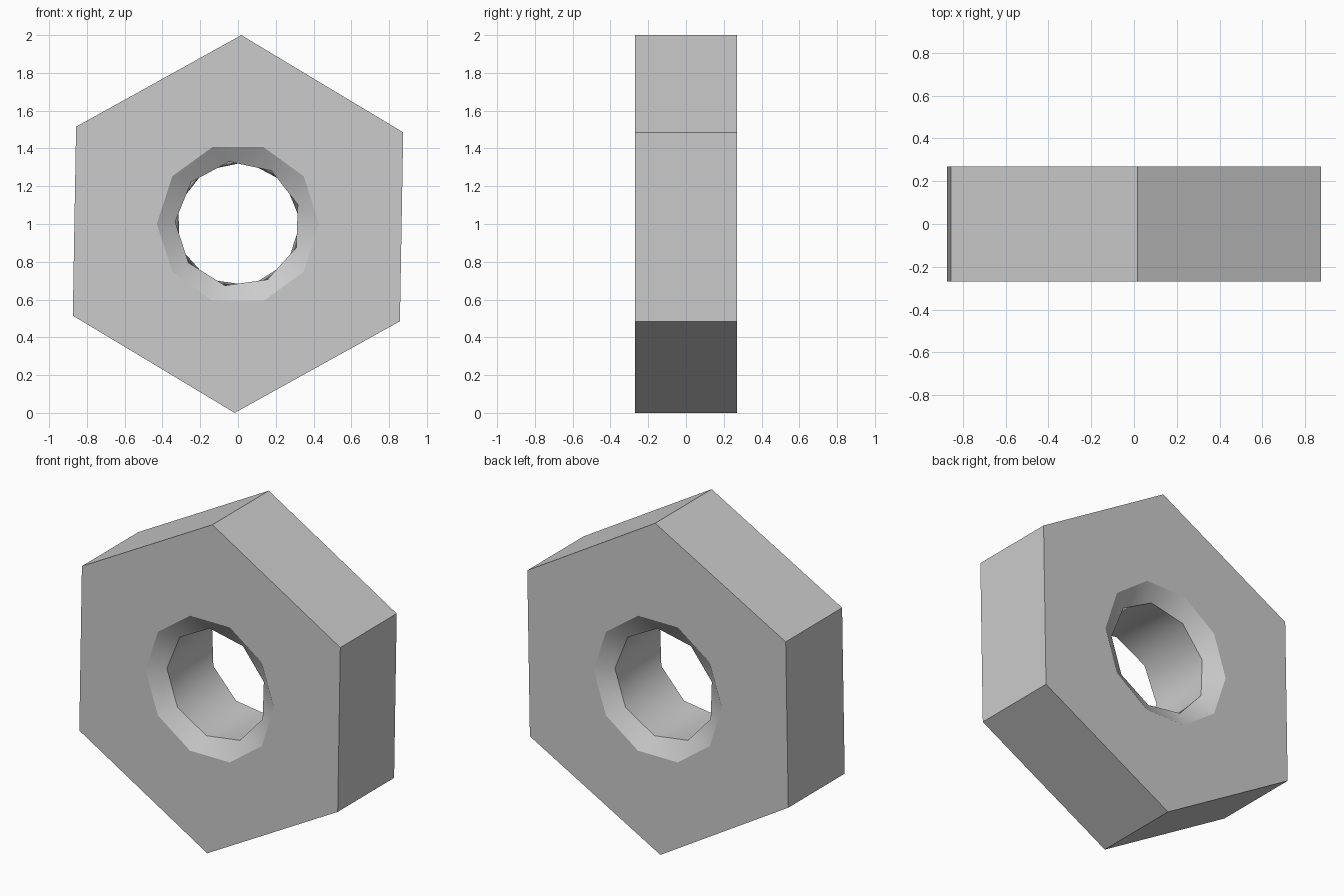
import bpy
import bmesh
from math import radians, sin, cos

old = bpy.data.objects.get("Cube")
if old:
    bpy.data.objects.remove(old, do_unlink=True)

HALF = 0.27      # half thickness
DEPTH = 0.065    # countersink depth
bm = bmesh.new()


def ring(count, radius, start, y):
    """Vertices with their angles, around the y axis."""
    out = []
    for k in range(count):
        a = start + 360 * k / count
        t = radians(a)
        out.append((a, bm.verts.new((radius * cos(t), y, 1 + radius * sin(t)))))
    return out


def zip_rings(a, b):
    """Join two rings of any vertex counts with a band of triangles."""
    a = a + [(a[0][0] + 360, a[0][1])]
    b = b + [(b[0][0] + 360, b[0][1])]
    i = j = 0
    while i < len(a) - 1 or j < len(b) - 1:
        step_a = j == len(b) - 1 or (
            i < len(a) - 1
            and a[i][0] + a[i + 1][0] <= b[j][0] + b[j + 1][0])
        if step_a:
            bm.faces.new((a[i][1], a[i + 1][1], b[j][1]))
            i += 1
        else:
            bm.faces.new((a[i][1], b[j + 1][1], b[j][1]))
            j += 1


# Flat faces and countersinks on both sides
hexes, bores = [], []
for side, bore_start in ((-1, 18), (1, 2)):
    hexagon = ring(6, 1.0, 29, side * HALF)
    rim = ring(10, 0.43, 0, side * HALF)
    bore = ring(9, 0.333, bore_start, side * (HALF - DEPTH))
    zip_rings(hexagon, rim)
    zip_rings(rim, bore)
    hexes.append([v for _, v in hexagon])
    bores.append(bore)

# Outer flats and bore wall
for k in range(6):
    n = (k + 1) % 6
    bm.faces.new((hexes[0][k], hexes[0][n], hexes[1][n], hexes[1][k]))
zip_rings(*bores)
bmesh.ops.recalc_face_normals(bm, faces=bm.faces)

mesh = bpy.data.meshes.new("hex_nut")
bm.to_mesh(mesh)
bm.free()
nut = bpy.data.objects.new("hex_nut", mesh)
bpy.context.collection.objects.link(nut)

# Plain grey metal
grey = bpy.data.materials.new("light_grey")
grey.use_nodes = True
colour = (0.6, 0.6, 0.6, 1)
grey.diffuse_color = colour
grey.node_tree.nodes["Principled BSDF"].inputs["Base Color"].default_value = colour
mesh.materials.append(grey)

bpy.context.view_layer.objects.active = nut
nut.select_set(True)
bpy.ops.object.shade_smooth_by_angle(angle=radians(28))
